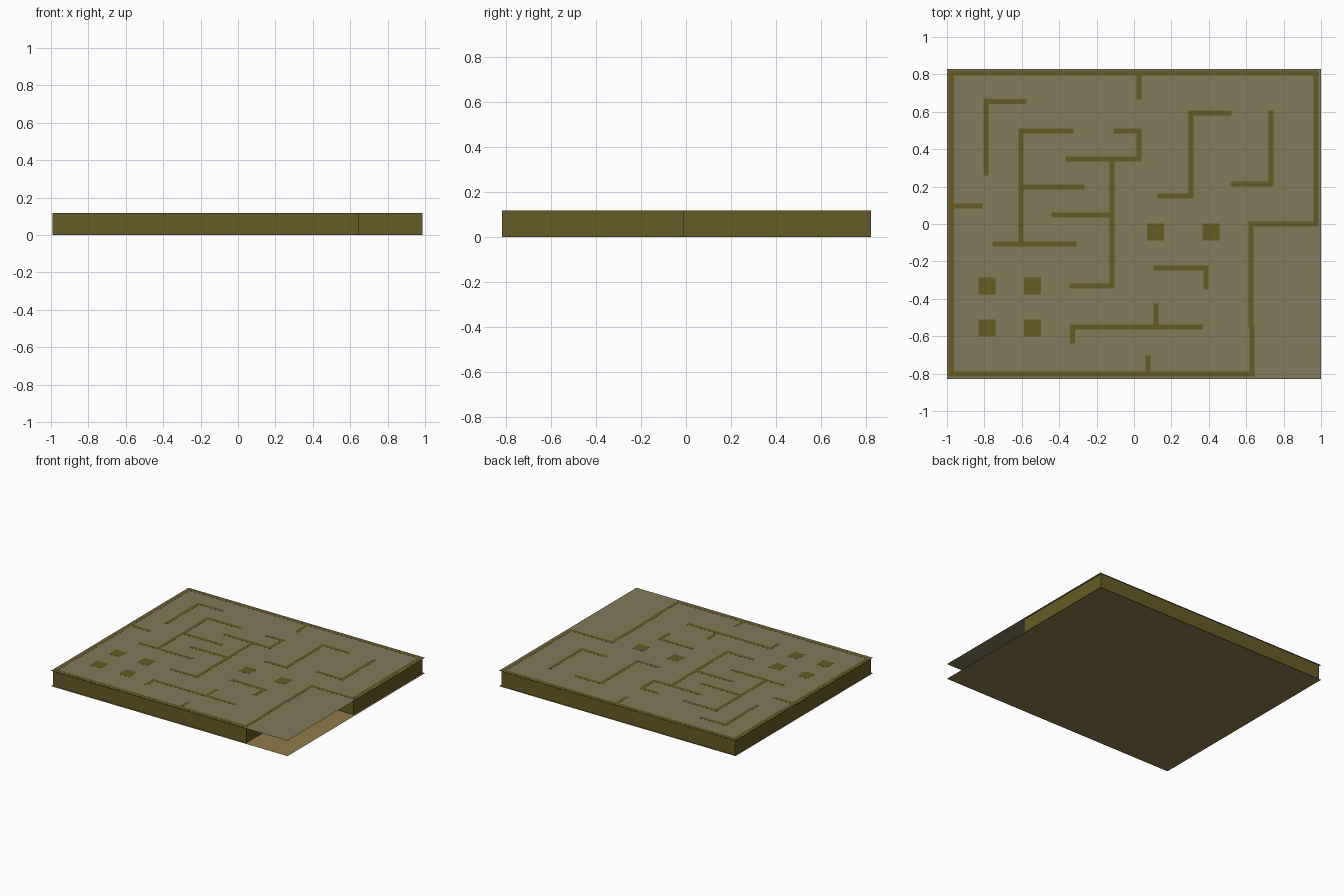
import bpy, bmesh

H = 0.118      # ceiling height
T = 0.027      # wall thickness


def material(name, rgb):
    m = bpy.data.materials.new(name)
    m.diffuse_color = (*rgb, 1)
    return m


WALL = material("olive wall", (0.135, 0.103, 0.019))
CEIL = material("grey olive ceiling", (0.22, 0.197, 0.103))
FLOOR = material("tan carpet", (0.28, 0.197, 0.068))
LIGHT = material("pale light", (0.75, 0.72, 0.55))


def make(name, bm, mat):
    me = bpy.data.meshes.new(name)
    bm.to_mesh(me)
    bm.free()
    me.materials.append(mat)
    ob = bpy.data.objects.new(name, me)
    bpy.context.collection.objects.link(ob)
    return ob


def add_box(bm, x0, x1, y0, y1, z0, z1):
    vs = bmesh.ops.create_cube(bm, size=1)["verts"]
    for v in vs:
        v.co.x = x1 if v.co.x > 0 else x0
        v.co.y = y1 if v.co.y > 0 else y0
        v.co.z = z1 if v.co.z > 0 else z0


def add_sheet(bm, x0, x1, y0, y1, z):
    bm.faces.new([bm.verts.new(c) for c in
                  ((x0, y0, z), (x1, y0, z), (x1, y1, z), (x0, y1, z))])


def walls(name, along_x, along_y):
    """along_x: (y centre, x0, x1); along_y: (x centre, y0, y1)"""
    bm = bmesh.new()
    for y, a, b in along_x:
        add_box(bm, a, b, y - T / 2, y + T / 2, 0.0006, H + 0.0006)
    for x, a, b in along_y:
        add_box(bm, x - T / 2, x + T / 2, a, b, 0.0006, H + 0.0006)
    make(name, bm, WALL)


# floor and ceiling sheets
for name, z, mat in (("floor", 0, FLOOR), ("ceiling", H, CEIL)):
    bm = bmesh.new()
    add_sheet(bm, -1, 1, -0.83, 0.83, z)
    make(name, bm, mat)

# outer walls around the notched corner
walls("outer_walls",
      [(0.807, -0.99, 0.987), (-0.803, -0.99, 0.643), (0, 0.612, 0.987)],
      [(-0.977, -0.816, 0.82), (0.973, -0.013, 0.82),
       (0.625, -0.56, 0.013), (0.63, -0.816, -0.54)])

# inner partitions
walls("inner_walls",
      [(0.656, -0.805, -0.575), (0.097, -0.97, -0.81), (0.498, -0.617, -0.323),
       (0.498, -0.11, 0.04), (0.347, -0.366, 0.04), (0.197, -0.6, -0.265),
       (0.048, -0.44, -0.12), (-0.107, -0.757, -0.307), (-0.331, -0.345, -0.104),
       (0.593, 0.29, 0.52), (0.15, 0.126, 0.317), (0.213, 0.516, 0.745),
       (-0.235, 0.104, 0.398), (-0.55, -0.345, 0.37)],
      [(-0.791, 0.26, 0.67), (-0.604, -0.12, 0.51), (0.027, 0.335, 0.51),
       (-0.117, -0.345, 0.345), (0.027, 0.666, 0.8), (0.304, 0.137, 0.607),
       (0.732, 0.2, 0.607), (0.385, -0.35, -0.222), (-0.33, -0.64, -0.537),
       (0.117, -0.55, -0.425), (0.074, -0.8, -0.703)])

# square pillars
bm = bmesh.new()
for x, y in [(0.115, -0.043), (0.411, -0.043)] + \
        [(x, y) for x in (-0.786, -0.543) for y in (-0.332, -0.556)]:
    add_box(bm, x - 0.045, x + 0.045, y - 0.045, y + 0.045, 0.0006, H + 0.0006)
make("pillars", bm, WALL)

# ceiling light panels, just under the ceiling
bm = bmesh.new()
for x, y in [(-0.9, 0.65), (-0.9, 0.34), (-0.9, 0), (-0.7, 0.33), (-0.51, 0.37),
             (-0.54, 0.63), (-0.13, 0.65), (-0.52, 0.05), (-0.43, 0.12),
             (-0.21, 0.21), (-0.67, -0.44), (-0.13, -0.71), (0.5, -0.7),
             (0.165, -0.42), (-0.02, -0.17), (0.25, -0.15), (0.24, 0.42),
             (0.53, 0.44), (0.845, 0.73), (0.845, 0.43), (0.845, 0.13),
             (0.54, 0.12), (0.25, 0.7)]:
    add_box(bm, x - 0.027, x + 0.027, y - 0.027, y + 0.027, H - 0.003, H - 0.0006)
make("light_panels", bm, LIGHT)
